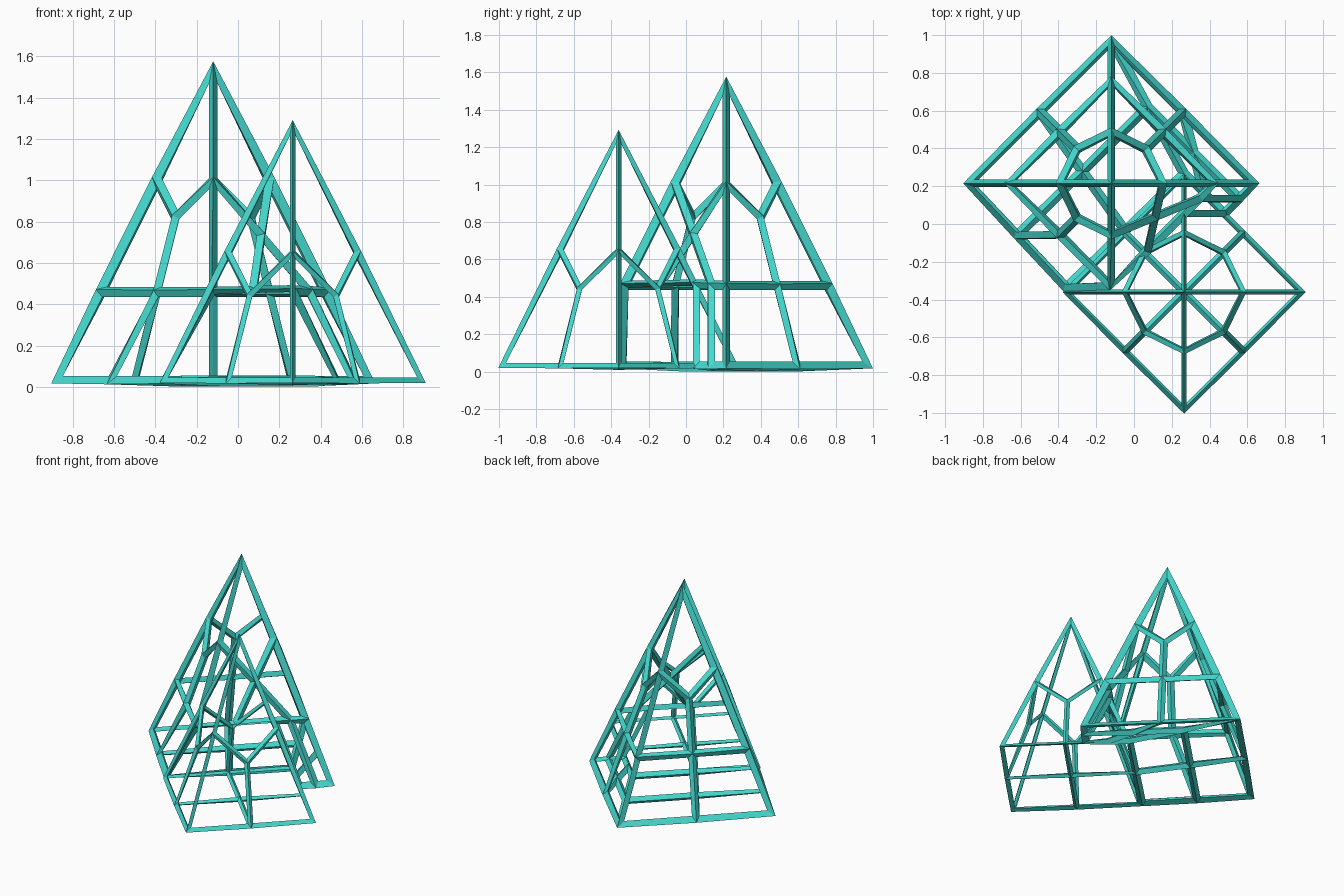
import bpy, bmesh
from mathutils import Vector

if "Cube" in bpy.data.objects:
    bpy.data.objects.remove(bpy.data.objects["Cube"])

BASE, RING = 0.028, 0.46

teal = bpy.data.materials.new("teal")
teal.diffuse_color = (0.06, 0.69, 0.62, 1)
teal.use_nodes = True
teal.node_tree.nodes["Principled BSDF"].inputs["Base Color"].default_value = teal.diffuse_color


def split_face(bm, corners):
    """Panel divided by spokes from its centre to its edge midpoints."""
    n = len(corners)
    centre = sum(corners, Vector()) / n
    for i, c in enumerate(corners):
        pts = [c, (c + corners[(i + 1) % n]) / 2, centre, (c + corners[i - 1]) / 2]
        bm.faces.new([bm.verts.new(p) for p in pts])


def split_skirt(bm, top_a, top_b, low_b, low_a):
    """Lower panel divided by one upright."""
    top, low = (top_a + top_b) / 2, (low_a + low_b) / 2
    for pts in ([top_a, top, low, low_a], [top, top_b, low_b, low]):
        bm.faces.new([bm.verts.new(p) for p in pts])


def make_frame(name, bm, thickness):
    """Turn every panel edge into a diamond-section bar of even width."""
    bmesh.ops.remove_doubles(bm, verts=bm.verts, dist=0.001)
    bmesh.ops.recalc_face_normals(bm, faces=bm.faces)
    bm.normal_update()
    w = thickness / 2
    out = bmesh.new()
    outer = {v: out.verts.new(v.co + v.normal * w) for v in bm.verts}
    inner = {v: out.verts.new(v.co - v.normal * w) for v in bm.verts}
    for f in bm.faces:
        inset = {}
        for lp in f.loops:
            co = lp.vert.co
            a = f.normal.cross(lp.link_loop_next.vert.co - co).normalized()
            b = f.normal.cross(co - lp.link_loop_prev.vert.co).normalized()
            inset[lp] = out.verts.new(co + (a + b) * w / (1 + a.dot(b)))
        for lp in f.loops:
            nx = lp.link_loop_next
            p, q = lp.vert, nx.vert
            out.faces.new([outer[p], outer[q], inset[nx], inset[lp]])
            out.faces.new([inner[q], inner[p], inset[lp], inset[nx]])
            if lp.edge.is_boundary:
                out.faces.new([outer[q], outer[p], inner[p], inner[q]])
    me = bpy.data.meshes.new(name)
    out.to_mesh(me)
    out.free()
    bm.free()
    me.materials.append(teal)
    bpy.context.collection.objects.link(bpy.data.objects.new(name, me))


def diamond(cx, cy, r, z):
    """Left, back, right and front corners of a square turned 45 degrees."""
    return [Vector((cx + dx * r, cy + dy * r, z))
            for dx, dy in ((-1, 0), (0, 1), (1, 0), (0, -1))]


# Small pyramid: four panels and a floor
sx, sy, sr = 0.265, -0.36, 0.626
s_apex = Vector((sx, sy, 1.273))
s_base = diamond(sx, sy, sr, BASE)
bm = bmesh.new()
for i in range(4):
    split_face(bm, [s_apex, s_base[i], s_base[(i + 1) % 4]])
split_face(bm, s_base)
make_frame("small_pyramid_frame", bm, 0.038)

# Large pyramid: base meets the small one along its back corner
bx, by, br, top = -0.12, 0.215, 0.76, 1.55
rr = br * (top - RING) / (top - BASE)
apex = Vector((bx, by, top))
left, back, right, _ = diamond(bx, by, br, BASE)
r_left, r_back, r_right, r_front = diamond(bx, by, rr, RING)
s_left, s_back = s_base[0] + Vector((0.003, 0.022, 0)), s_base[1]
# points where the small pyramid enters the large one
d, s = bx - by + br, sx + sy + sr
meet_low = Vector(((s + d) / 2, (s - d) / 2, BASE))
meet_top = Vector((sx, sx - (bx - by + rr), RING + 0.008))

bm = bmesh.new()
# upper panels
split_face(bm, [apex, r_left, r_back])
split_face(bm, [apex, r_back, r_right])
split_face(bm, [apex, r_right, meet_top, r_front])
split_face(bm, [apex, r_front, r_left])
# lower panels
split_skirt(bm, r_left, r_back, back, left)
split_skirt(bm, r_back, r_right, right, back)
split_skirt(bm, r_right, meet_top, meet_low, right)
split_skirt(bm, r_front, r_left, left, s_left)
# floor
split_face(bm, [left, back, s_back, s_left])
split_face(bm, [back, right, meet_low, s_back])
make_frame("large_pyramid_frame", bm, 0.053)
